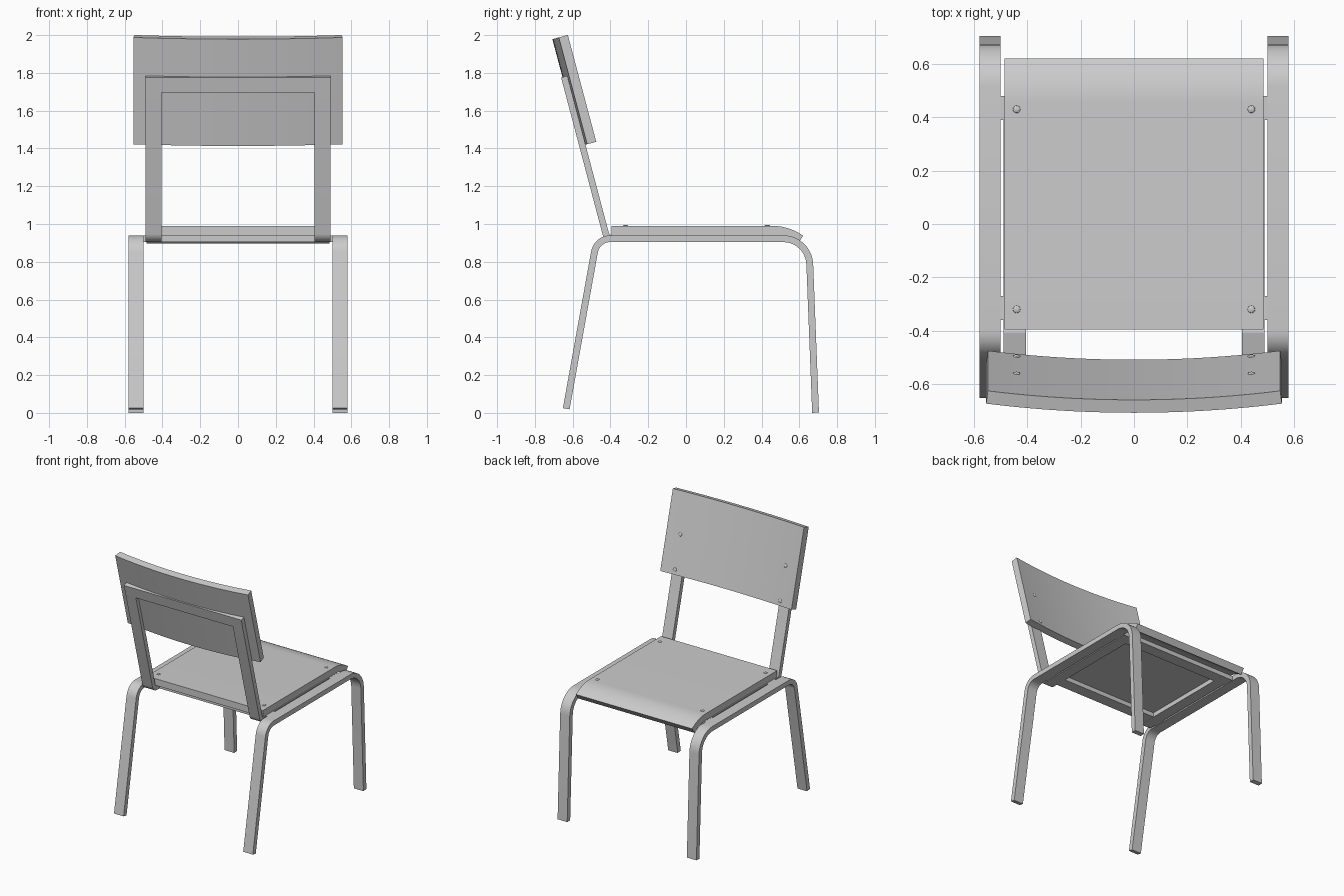
import bpy, bmesh, math
from mathutils import Vector, Matrix

if "Cube" in bpy.data.objects:
    bpy.data.objects.remove(bpy.data.objects["Cube"])


def finish(name, bm, mirror=False, matrix=None):
    bmesh.ops.recalc_face_normals(bm, faces=bm.faces)
    me = bpy.data.meshes.new(name)
    bm.to_mesh(me)
    bm.free()
    ob = bpy.data.objects.new(name, me)
    bpy.context.collection.objects.link(ob)
    if matrix:
        ob.matrix_world = matrix
    if mirror:
        ob.modifiers.new("Mirror", 'MIRROR').use_axis = (True, False, False)
    bpy.ops.object.select_all(action='DESELECT')
    ob.select_set(True)
    bpy.context.view_layer.objects.active = ob
    bpy.ops.object.shade_smooth_by_angle(angle=math.radians(30))
    return ob


def fillet(pts, radii, seg=10):
    """Round the inner corners of a 2D path."""
    pts = [Vector(p) for p in pts]
    out = [pts[0]]
    for a, b, c, r in zip(pts, pts[1:], pts[2:], radii):
        d1, d2 = (b - a).normalized(), (c - b).normalized()
        turn = d1.angle_signed(d2)
        start = b - d1 * r * math.tan(abs(turn) / 2)
        side = 1 if d1.x * d2.y - d1.y * d2.x > 0 else -1
        n = Vector((-d1.y, d1.x)) * side
        for i in range(seg + 1):
            t = abs(turn) * i / seg
            out.append(start + d1 * r * math.sin(t) + n * r * (1 - math.cos(t)))
    return out + [pts[-1]]


def sweep(outline_a, outline_b, to3d, lo, hi):
    """Solid between two matching outlines, extruded from lo to hi."""
    bm = bmesh.new()
    rows = [[bm.verts.new(to3d(p, h)) for p, h in ((a, lo), (a, hi), (b, hi), (b, lo))]
            for a, b in zip(outline_a, outline_b)]
    for r, s in zip(rows, rows[1:]):
        for k in range(4):
            j = (k + 1) % 4
            bm.faces.new((r[k], r[j], s[j], s[k]))
    bm.faces.new(rows[0])
    bm.faces.new(rows[-1])
    return bm


def strip(name, pts, radii, thick, x0, x1, mirror=False):
    """Bent flat bar: side path in (y, z), extruded along x."""
    path = fillet(pts, radii)
    a, b = [], []
    for i, p in enumerate(path):
        d = (path[min(i + 1, len(path) - 1)] - path[max(i - 1, 0)])
        if 0 < i < len(path) - 1:
            d = (path[i + 1] - p).normalized() + (p - path[i - 1]).normalized()
        d.normalize()
        n = Vector((-d.y, d.x)) * thick / 2
        a.append(p + n)
        b.append(p - n)
    bm = sweep(a, b, lambda p, x: (x, p.x, p.y), x0, x1)
    return finish(name, bm, mirror)


# bent leg loops on both sides
strip("leg_loop", [(-0.634, 0.022), (-0.472, 0.922), (0.65, 0.922), (0.686, 0.001)],
      [0.085, 0.14], 0.036, 0.5, 0.58, True)

# seat rails bending up into the back uprights
low, top = Vector((-0.418, 0.922)), Vector((-0.645, 1.78))
strip("back_upright", [(0.48, 0.922), low, top], [0.04], 0.034, 0.405, 0.49, True)
up = (top - low).normalized()
strip("back_crossbar", [top - up * 0.083, top], [], 0.034, -0.405, 0.405)

# cross rails under the seat, joining the leg loops
for name, y0, y1 in (("rear_seat_rail", -0.36, -0.27), ("front_seat_rail", 0.39, 0.48)):
    strip(name, [(y0, 0.922), (y1, 0.922)], [], 0.033, -0.505, 0.505)

# seat with rolled edge
strip("seat", [(-0.395, 0.965), (0.537, 0.965), (0.606, 0.917)], [0.255], 0.05, -0.485, 0.485)

# curved, leaning backrest
R, T = 4.31, 0.05
half = math.asin(0.548 / R)
cy = R * math.cos(half)
angles = [half * (i / 10 - 1) for i in range(21)]
front = [(R * math.sin(a), cy - R * math.cos(a)) for a in angles]
rear = [((R + T) * math.sin(a), cy - (R + T) * math.cos(a)) for a in angles]
lean = Matrix.Translation((0, -0.475, 1.435)) @ Matrix.Rotation(math.radians(14.9), 4, 'X')
finish("backrest", sweep(front, rear, lambda p, h: (p[0], p[1], h), 0, 0.585), matrix=lean)


# domed screw heads
def screws(name, centres, scale, matrix=None):
    bm = bmesh.new()
    for c in centres:
        m = Matrix.Translation(c) @ Matrix.Diagonal((*scale, 1))
        bmesh.ops.create_uvsphere(bm, u_segments=16, v_segments=8, radius=1, matrix=m)
    finish(name, bm, True, matrix)


screws("seat_screws", [(0.44, -0.32, 0.99), (0.44, 0.43, 0.99)], (0.014, 0.014, 0.006))
screws("backrest_screws", [(0.44, -0.0125, 0.035), (0.44, -0.0125, 0.285)],
       (0.014, 0.006, 0.014), lean)
